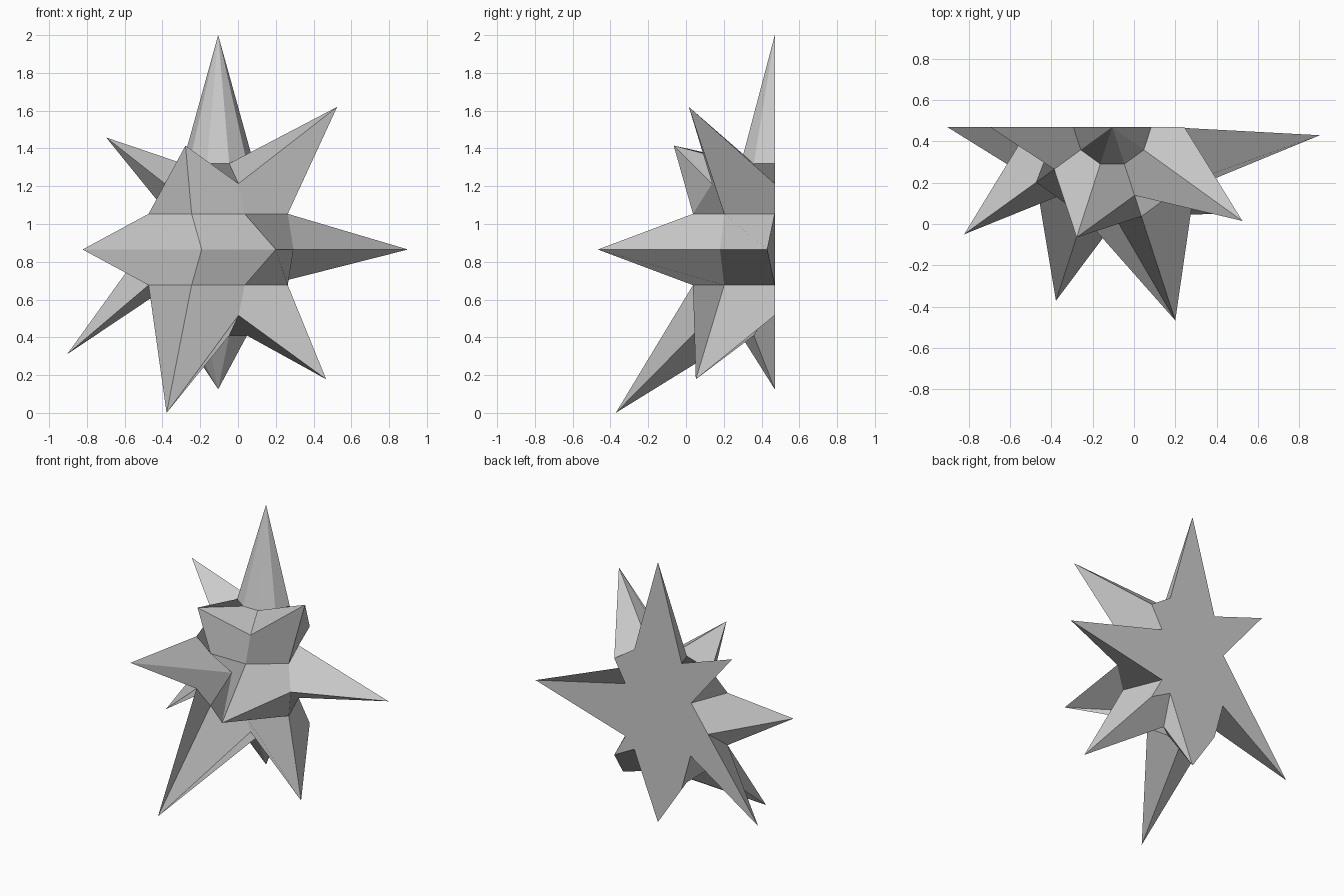
import bpy, bmesh
from math import sin, cos, radians

if "Cube" in bpy.data.objects:
    bpy.data.objects.remove(bpy.data.objects["Cube"])

CX, CY, CZ, R = -0.105, 0.47, 0.865, 0.493

# spike tips: (column, row) on the half sphere -> position
# columns run from left (180 deg) round the front to right (360 deg), rows from -3 to 3
moved = {
    (0, 2): (-0.698, CY, 1.458), (2, 2): (-0.278, -0.065, 1.415), (4, 2): (0.525, 0.015, 1.62),
    (1, 0): (-0.823, -0.05, CZ), (3, 0): (0.20, -0.467, CZ), (5, 0): (0.90, 0.43, CZ),
    (0, -1): (-0.905, CY, 0.31), (2, -2): (-0.378, -0.372, 0.0), (4, -2): (0.467, 0.052, 0.178),
}
# valley points pushed into the sphere
moved.update({
    (2, 0): (-0.192, 0.205, CZ),
    (0, 0): (-0.505, CY, CZ), (0, 1): (CX - 0.265, CY, 1.054), (0, -2): (CX - 0.26, CY, 0.672),
    (5, 1): (CX + 0.26, CY, 1.054), (5, -1): (CX + 0.26, CY, 0.676), (5, -3): (CX + 0.19, CY, 0.60),
})

bm = bmesh.new()


def point(c, r):
    if (c, r) in moved:
        return moved[(c, r)]
    az, lat = radians(180 + 36 * c), radians(22.5 * r)
    return (CX + R * cos(lat) * cos(az), CY + R * cos(lat) * sin(az), CZ + R * sin(lat))


v = {(c, r): bm.verts.new(point(c, r)) for c in range(6) for r in range(-3, 4)}
top = bm.verts.new((CX, CY, 2.0))
bottom = bm.verts.new((CX, CY, 0.125))

# spiked surface: quads starting at their upper left corner
for c in range(5):
    for r in range(-3, 3):
        quad = (v[c, r + 1], v[c, r], v[c + 1, r], v[c + 1, r + 1])
        if (c, r) == (0, -1):
            # valley between two neighbouring spikes
            bm.faces.new(quad[:3])
            bm.faces.new((quad[0], quad[2], quad[3]))
        else:
            bm.faces.new(quad)
    bm.faces.new((v[c, 3], v[c + 1, 3], top))
    bm.faces.new((v[c + 1, -3], v[c, -3], bottom))

# flat cut back
bm.faces.new([bottom] + [v[0, r] for r in range(-3, 4)] + [top] + [v[5, r] for r in range(3, -4, -1)])
bmesh.ops.recalc_face_normals(bm, faces=bm.faces)

mesh = bpy.data.meshes.new("half_spiked_star")
bm.to_mesh(mesh)
bm.free()
star = bpy.data.objects.new("half_spiked_star", mesh)
bpy.context.collection.objects.link(star)
